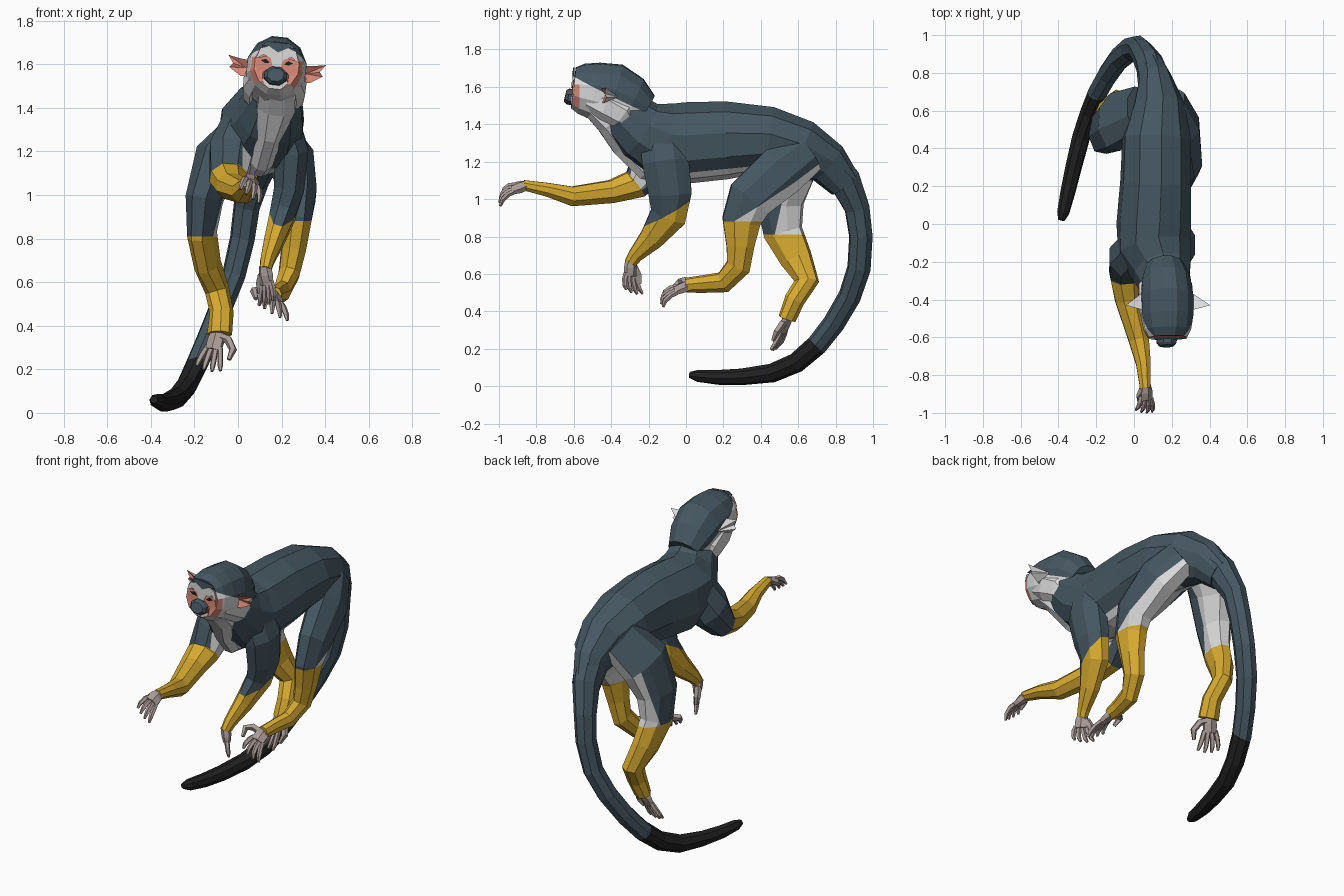
import bpy, bmesh, math
from mathutils import Vector as V, Matrix

cube = bpy.data.objects.get("Cube")
if cube:
    bpy.data.objects.remove(cube)


def material(name, r, g, b):
    m = bpy.data.materials.new(name)
    m.use_nodes = True
    m.diffuse_color = (r, g, b, 1)
    m.node_tree.nodes["Principled BSDF"].inputs["Base Color"].default_value = (r, g, b, 1)
    return m


SLATE = material("slate fur", .06, .095, .12)
WHITE = material("white fur", .71, .71, .72)
GOLD = material("golden fur", .69, .41, .03)
SKIN = material("grey skin", .4, .33, .31)
PINK = material("pink skin", .72, .26, .19)
BLACK = material("black fur", .015, .015, .016)


def loft(bm, pts, n=8, ref=(1, 0, 0)):
    """Tube through points (x, y, z, half width, half height)."""
    ctr = [V(p[:3]) for p in pts]
    side, rings = V(ref), []
    for i, p in enumerate(pts):
        t = (ctr[min(i + 1, len(ctr) - 1)] - ctr[max(i - 1, 0)]).normalized()
        side = (side - t * side.dot(t)).normalized()
        up = t.cross(side)
        ring = []
        for j in range(n):
            a = 2 * math.pi * (j + .5) / n
            ring.append(bm.verts.new(ctr[i] + side * p[3] * math.cos(a) + up * p[4] * math.sin(a)))
        rings.append(ring)
    for r, s in zip(rings, rings[1:]):
        for j in range(n):
            k = (j + 1) % n
            bm.faces.new((r[j], r[k], s[k], s[j]))
    bm.faces.new(rings[0])
    bm.faces.new(rings[-1])


def finish(name, bm, mats, cuts=(), matrix=None):
    """Cut colour boundaries (point, normal, slot, optional test) and make the object."""
    bmesh.ops.recalc_face_normals(bm, faces=bm.faces[:])
    for co, no, slot, *test in cuts:
        co, no = V(co), V(no)
        bmesh.ops.bisect_plane(bm, geom=bm.verts[:] + bm.edges[:] + bm.faces[:],
                               plane_co=co, plane_no=no)
        for f in bm.faces:
            c = f.calc_center_median()
            if (c - co).dot(no) > 0 and (not test or test[0](c)):
                f.material_index = slot
    if matrix:
        bm.transform(matrix)
    me = bpy.data.meshes.new(name)
    bm.to_mesh(me)
    bm.free()
    for m in mats:
        me.materials.append(m)
    ob = bpy.data.objects.new(name, me)
    bpy.context.collection.objects.link(ob)


def tube(name, pts, mats, cuts=(), n=8, matrix=None):
    bm = bmesh.new()
    loft(bm, pts, n)
    finish(name, bm, mats, cuts, matrix)


# Torso with pale belly
tube("torso", [(.175, -.36, 1.47, .12, .135), (.15, -.25, 1.37, .16, .17),
               (.11, -.13, 1.31, .2, .21), (.105, 0, 1.30, .2, .22),
               (.115, .22, 1.315, .19, .21), (.12, .45, 1.32, .185, .175),
               (.13, .62, 1.265, .14, .16), (.11, .76, 1.19, .09, .12),
               (.08, .85, 1.08, .07, .09)],
     [SLATE, WHITE], [((0, 0, 1.14), (0, .1, -1), 1, lambda c: c.y < .6)], n=10)

# Tail sweeping down, forward and sideways to a dark tip
tube("tail", [(.12, .72, 1.23, .09, .11), (.08, .85, 1.1, .075, .09),
              (.04, .915, .95, .062, .07), (.02, .935, .8, .058, .065),
              (-.02, .925, .63, .055, .065), (-.08, .875, .48, .055, .062),
              (-.14, .79, .335, .053, .06), (-.19, .7, .22, .052, .058),
              (-.235, .59, .125, .05, .055), (-.28, .46, .07, .047, .052),
              (-.32, .3, .05, .044, .045), (-.35, .17, .047, .04, .04),
              (-.375, .06, .055, .033, .032), (-.385, .02, .06, .018, .016)],
     [SLATE, BLACK], [((0, .69, .22), (0, -.7, -.7), 1, lambda c: c.z < .4)])

# Throat and narrow breast
tube("throat", [(.18, -.5, 1.475, .09, .05), (.175, -.42, 1.405, .095, .065),
                (.145, -.33, 1.29, .062, .075), (.11, -.21, 1.16, .055, .065),
                (.09, -.12, 1.12, .055, .04)], [WHITE])

# Arms: dark above, golden forearm
tube("left_arm", [(.2, -.13, 1.36, .08, .13), (.245, -.11, 1.2, .085, .135),
                  (.235, -.085, 1.03, .075, .125), (.205, -.095, .91, .065, .105),
                  (.165, -.185, .79, .05, .07), (.135, -.27, .7, .035, .042),
                  (.125, -.3, .655, .028, .034)],
     [SLATE, GOLD], [((.2, -.1, .93), (-.25, .6, -1), 1)])
tube("right_arm", [(.03, -.1, 1.36, .09, .13), (-.03, -.18, 1.2, .11, .13),
                   (-.045, -.27, 1.08, .09, .085), (-.03, -.4, 1.04, .075, .065),
                   (.025, -.61, 1.015, .058, .056), (.05, -.74, 1.05, .042, .04),
                   (.06, -.87, 1.075, .03, .029)],
     [SLATE, WHITE, GOLD],
     [((.03, -.2, 1.15), (1, -.1, 0), 1), ((0, -.28, 1.1), (.1, -.8, -.6), 2)])

# Legs: dark thigh, pale behind and inside, golden shin
tube("left_leg", [(.19, .64, 1.25, .09, .13), (.25, .51, 1.15, .105, .15),
                  (.28, .34, 1.0, .085, .135), (.27, .295, .88, .07, .11),
                  (.255, .29, .75, .06, .08), (.235, .28, .64, .052, .07),
                  (.2, .2, .555, .042, .06), (.175, .08, .545, .036, .048),
                  (.165, .0, .54, .036, .04)],
     [SLATE, WHITE, GOLD],
     [((.28, .42, .995), (-.15, .52, -.82), 1, lambda c: c.z < 1.2),
      ((0, 0, .88), (0, 0, -1), 2)])
tube("right_leg", [(.03, .6, 1.3, .09, .14), (-.1, .54, 1.16, .105, .165),
                   (-.155, .5, .98, .085, .135), (-.165, .52, .82, .065, .11),
                   (-.14, .59, .68, .06, .09), (-.095, .645, .56, .055, .068),
                   (-.075, .58, .46, .055, .055), (-.085, .54, .36, .06, .045)],
     [SLATE, WHITE, GOLD],
     [((-.12, .56, 1.0), (.55, .7, -.3), 1, lambda c: c.z < 1.2),
      ((0, 0, .81), (0, 0, -1), 2)])


def paw(name, base, fwd, spread, curl, size, thumb):
    """Palm, four curled fingers and a thumb on one side."""
    base, fwd, spread, curl = V(base), V(fwd).normalized(), V(spread).normalized(), V(curl)
    bm = bmesh.new()

    def digit(path, r):
        loft(bm, [(*p, r * s, r * s) for p, s in zip(path, (1, 1, .9, .5))], 5, spread)

    palm = [(*(base + fwd * size * d), w, h)
            for d, w, h in ((-.1, .03, .028), (.2, .042, .028), (.48, .042, .02))]
    loft(bm, palm, 6, spread)
    for i in (-1.5, -.5, .5, 1.5):
        root = base + spread * i * .021 + fwd * size * .4
        reach = size * (.6 - .06 * abs(i))
        out = fwd + spread * i * .2
        digit([root, root + out * reach * .4, root + out * reach * .8 + curl * size * .12,
               root + out * reach + curl * size * .32], .0145)
    root = base + fwd * size * .1
    side = spread * thumb
    digit([root, root + side * size * .32 + fwd * size * .05,
           root + side * size * .5 + fwd * size * .25 + curl * size * .1,
           root + side * size * .46 + fwd * size * .5 + curl * size * .25], .021)
    finish(name, bm, [SKIN])


paw("left_hand", (.125, -.295, .66), (.1, 0, -1), (.6, -.8, .2), (-.2, .4, -.3), .155, -.6)
paw("right_hand", (.06, -.865, 1.07), (.05, -1, -.25), (.8, -.1, -.6), (-.3, 0, -1), .14, -.5)
paw("left_foot", (.165, .02, .54), (.05, -.85, -.3), (.85, 0, -.45), (0, .2, -.6), .18, -1.2)
paw("right_foot", (-.09, .545, .37), (-.3, -.35, -1), (1, -.4, -.2), (0, -.3, -.2), .185, 1)

# Head, built about its own centre and then rolled slightly
HEAD = Matrix.Translation((.175, 0, 1.57)) @ Matrix.Rotation(math.radians(6), 4, 'Y')
tube("head", [(0, -.22, -.1, .1, .1), (0, -.29, -.055, .13, .145),
              (0, -.39, -.015, .142, .175), (0, -.49, .01, .14, .155),
              (0, -.56, .02, .127, .137), (0, -.602, .025, .105, .112)],
     [SLATE, WHITE, PINK],
     [((0, -.6, .095), (0, -.5, -1), 1), ((0, -.57, 0), (0, -1, 0), 2,
      lambda c: -.05 < c.z < .05)], n=12, matrix=HEAD)
tube("muzzle", [(0, -.55, -.035, .085, .075), (0, -.615, -.035, .062, .052)],
     [PINK, WHITE], [((0, 0, -.045), (0, 0, -1), 1)], matrix=HEAD)
tube("nose", [(0, -.6, -.025, .058, .046), (0, -.63, -.022, .056, .044),
              (0, -.646, -.018, .04, .033)], [SLATE], matrix=HEAD)


def plate(name, outline, y, mat):
    """Thin mirrored face markings from (x, z) outlines."""
    bm = bmesh.new()
    for s in (1, -1):
        f = bm.faces.new([bm.verts.new((s * x, y, z)) for x, z in outline])
        ext = bmesh.ops.extrude_face_region(bm, geom=[f])["geom"]
        for v in ext:
            if isinstance(v, bmesh.types.BMVert):
                v.co.y += .008
    finish(name, bm, [mat], matrix=HEAD)


plate("forehead_peak", [(0, .085), (0, .13), (.055, .13), (.08, .11), (.045, .11)], -.605, SLATE)
plate("eye_patches", [(.0, .04), (.03, .065), (.085, .055), (.098, .02), (.08, -.035), (0, -.04)],
      -.606, PINK)
plate("brows", [(0, .0), (0, .085), (.045, .11), (.082, .098), (.1, .045), (.065, .068),
                (.03, .055), (.014, .005)], -.609, WHITE)
plate("eyes", [(.032, .032), (.05, .05), (.075, .042), (.055, .03)], -.611, BLACK)

# Tufted ears: pink hollow in front, white fur behind
for sign, name in ((1, "left_ear"), (-1, "right_ear")):
    bm = bmesh.new()
    rim = [bm.verts.new((sign * x, y, z)) for x, y, z in
           ((.11, -.46, .035), (.17, -.445, .04), (.225, -.43, .05), (.2, -.435, .015),
            (.215, -.425, -.005), (.16, -.44, -.04), (.11, -.46, -.04))]
    hollow = bm.verts.new((sign * .14, -.43, 0))
    back = bm.verts.new((sign * .125, -.36, -.01))
    for a, b in zip(rim, rim[1:] + rim[:1]):
        bm.faces.new((a, b, hollow)).material_index = 1
        bm.faces.new((b, a, back))
    finish(name, bm, [WHITE, PINK], matrix=HEAD)

# Cheek ruffs behind the jaw
for sign, name in ((1, "left_cheek"), (-1, "right_cheek")):
    tube(name, [(sign * .09, -.52, -.03, .035, .05), (sign * .11, -.43, -.06, .04, .08),
                (sign * .11, -.34, -.11, .035, .075), (sign * .09, -.28, -.18, .01, .02)],
         [WHITE], n=6, matrix=HEAD)
